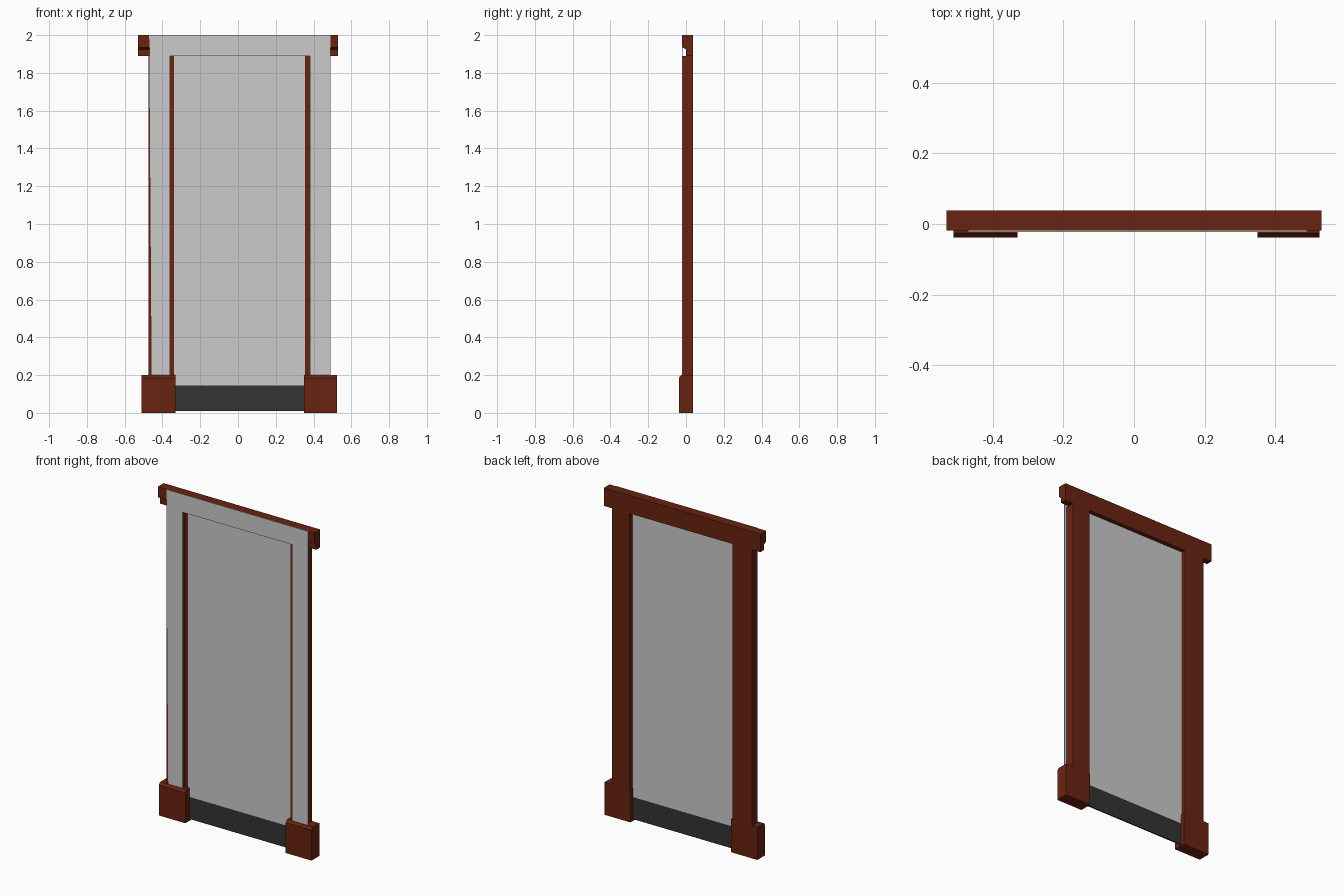
import bpy
import bmesh
from mathutils import Vector

cube = bpy.data.objects.get("Cube")
if cube:
    bpy.data.objects.remove(cube, do_unlink=True)


def make_material(name, rgb):
    mat = bpy.data.materials.new(name)
    mat.use_nodes = True
    mat.diffuse_color = (*rgb, 1)
    mat.node_tree.nodes["Principled BSDF"].inputs["Base Color"].default_value = (*rgb, 1)
    return mat


brown = make_material("reddish_brown", (0.14, 0.0175, 0.005))
grey = make_material("light_grey", (0.6, 0.6, 0.6))
charcoal = make_material("charcoal", (0.033, 0.033, 0.033))


def prism(name, outline, axis, start, end, mat):
    """Extrude a flat outline along one axis; outline uses the other two axes in order."""
    def place(point, depth):
        co = list(point)
        co.insert(axis, depth)
        return Vector(co)

    bm = bmesh.new()
    face = bm.faces.new([bm.verts.new(place(p, start)) for p in outline])
    new = bmesh.ops.extrude_face_region(bm, geom=[face])["geom"]
    shift = place((0, 0), end - start)
    bmesh.ops.translate(bm, verts=[v for v in new if isinstance(v, bmesh.types.BMVert)], vec=shift)
    bmesh.ops.recalc_face_normals(bm, faces=bm.faces)
    mesh = bpy.data.meshes.new(name)
    bm.to_mesh(mesh)
    bm.free()
    mesh.materials.append(mat)
    obj = bpy.data.objects.new(name, mesh)
    bpy.context.collection.objects.link(obj)
    return obj


def rect(a0, a1, b0, b1):
    return [(a0, b0), (a1, b0), (a1, b1), (a0, b1)]


BACK, FRONT, REBATE = 0.038, -0.018, 0.003
X, Y, Z = range(3)

# Top beam with a recessed lower front edge
beam_profile = [(BACK, 1.89), (BACK, 2), (FRONT, 2), (FRONT, 1.935), (0, 1.925), (0, 1.89)]
prism("top_beam", beam_profile, X, -0.53, 0.53, brown)

# Plinth blocks with a chamfered front top edge
plinth = [(BACK, 0), (BACK, 0.2), (-0.026, 0.2), (-BACK, 0.186), (-BACK, 0)]
for side, x0, x1 in (("right", -0.51, -0.33), ("left", 0.35, 0.525)):
    prism(side + "_plinth", plinth, X, x0, x1, brown)

# Posts, rebated on the inner front corner
for side, outer, step, inner in (("right", -0.473, -0.36, -0.34), ("left", 0.475, 0.38, 0.355)):
    post = [(outer, BACK), (outer, FRONT), (step, FRONT), (step, REBATE), (inner, REBATE), (inner, BACK)]
    prism(side + "_post", post, Z, 0.2, 1.89, brown)

# Thin facing over the front of the posts and beam
facing = [(-0.47, 0.2), (-0.47, 2), (0.49, 2), (0.49, 0.2),
          (0.38, 0.2), (0.38, 1.89), (-0.36, 1.89), (-0.36, 0.2)]
facing[0] = (-0.457, 0.2)
prism("front_facing", facing, Y, FRONT - 0.004, FRONT - 0.001, grey)

# Door panel and kick plate
prism("door_panel", rect(-0.34, 0.355, 0.145, 1.89), Y, 0.004, 0.012, grey)
prism("kick_plate", rect(-0.34, 0.355, 0.01, 0.145), Y, 0.004, 0.012, charcoal)
